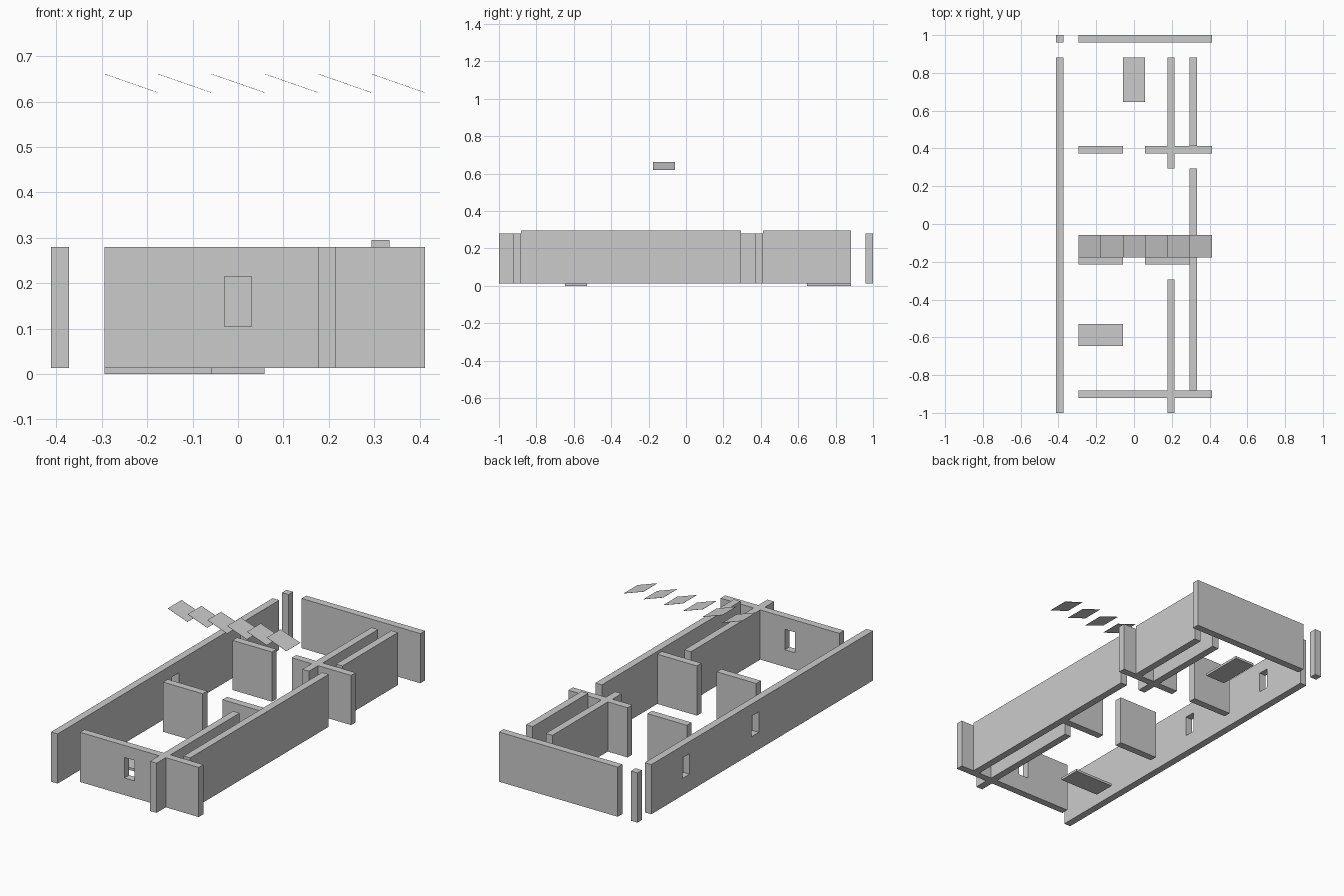
import bpy, math

if "Cube" in bpy.data.objects:
    bpy.data.objects.remove(bpy.data.objects["Cube"])

C = 2 / 17          # plan grid cell
T = C / 3           # wall thickness
Z0, Z1, Z2 = C / 9, 0.28, 0.295   # floor top, wall top, tall wall top


def box(name, x0, x1, y0, y1, z0=Z0, z1=Z1):
    bpy.ops.mesh.primitive_cube_add(
        size=1, location=((x0 + x1) / 2, (y0 + y1) / 2, (z0 + z1) / 2))
    ob = bpy.context.object
    ob.name = name
    ob.scale = (x1 - x0, y1 - y0, z1 - z0)
    bpy.ops.object.transform_apply(location=False, rotation=False, scale=True)
    return ob


def cut_window(wall, x, y, half=0.03):
    cutter = box("window_cutter", x - half, x + half, y - half, y + half, 0.105, 0.215)
    mod = wall.modifiers.new("window", 'BOOLEAN')
    mod.operation = 'DIFFERENCE'
    mod.solver = 'EXACT'
    mod.object = cutter
    bpy.context.view_layer.objects.active = wall
    bpy.ops.object.modifier_apply(modifier=mod.name)
    bpy.data.objects.remove(cutter, do_unlink=True)


# Outer walls
left = box("left_wall", -3.5 * C, -3.5 * C + T, -1, 7.5 * C)
box("corner_post", -3.5 * C, -3.5 * C + T, 1 - T, 1)
box("back_wall", -2.5 * C, 3.5 * C, 1 - T, 1)
front = box("front_wall", -2.5 * C, 3.5 * C, -7.5 * C - T, -7.5 * C)

# Windows
for y in (0, 5 * C):
    cut_window(left, -3.5 * C + T / 2, y)
cut_window(front, 0, -7.5 * C - T / 2)

# Cross partitions, split by a doorway
for label, y, right_end in (("back", 3.5 * C, 3.5), ("middle", -1.5 * C, 2.5)):
    box(label + "_partition_left", -2.5 * C, -0.5 * C, y - T, y)
    box(label + "_partition_right", 0.5 * C, right_end * C, y - T, y)

# Lengthwise corridor walls
box("corridor_wall_back", 1.5 * C, 1.5 * C + T, 2.5 * C, 7.5 * C)
box("corridor_wall_front", 1.5 * C, 1.5 * C + T, -1, -2.5 * C)

# Taller right side walls
box("right_wall_back", 2.5 * C, 2.5 * C + T, 3.5 * C, 7.5 * C, Z0, Z2)
box("right_wall_front", 2.5 * C, 2.5 * C + T, -7.5 * C, 2.5 * C, Z0, Z2)

# Floor slabs
box("floor_slab_back", -0.5 * C, 0.5 * C, 5.5 * C, 7.5 * C, 0, Z0)
box("floor_slab_front", -2.5 * C, -0.5 * C, -5.5 * C, -4.5 * C, 0, Z0)

# Row of tilted roof sheets
drop = 0.041
length = math.hypot(C, drop)
for i in range(6):
    sheet = box("roof_sheet_%d" % (i + 1), -length / 2, length / 2,
                -1.5 * C, -0.5 * C, 0.6401, 0.6409)
    sheet.location.x = (i - 2) * C
    sheet.rotation_euler.y = math.atan2(drop, C)
